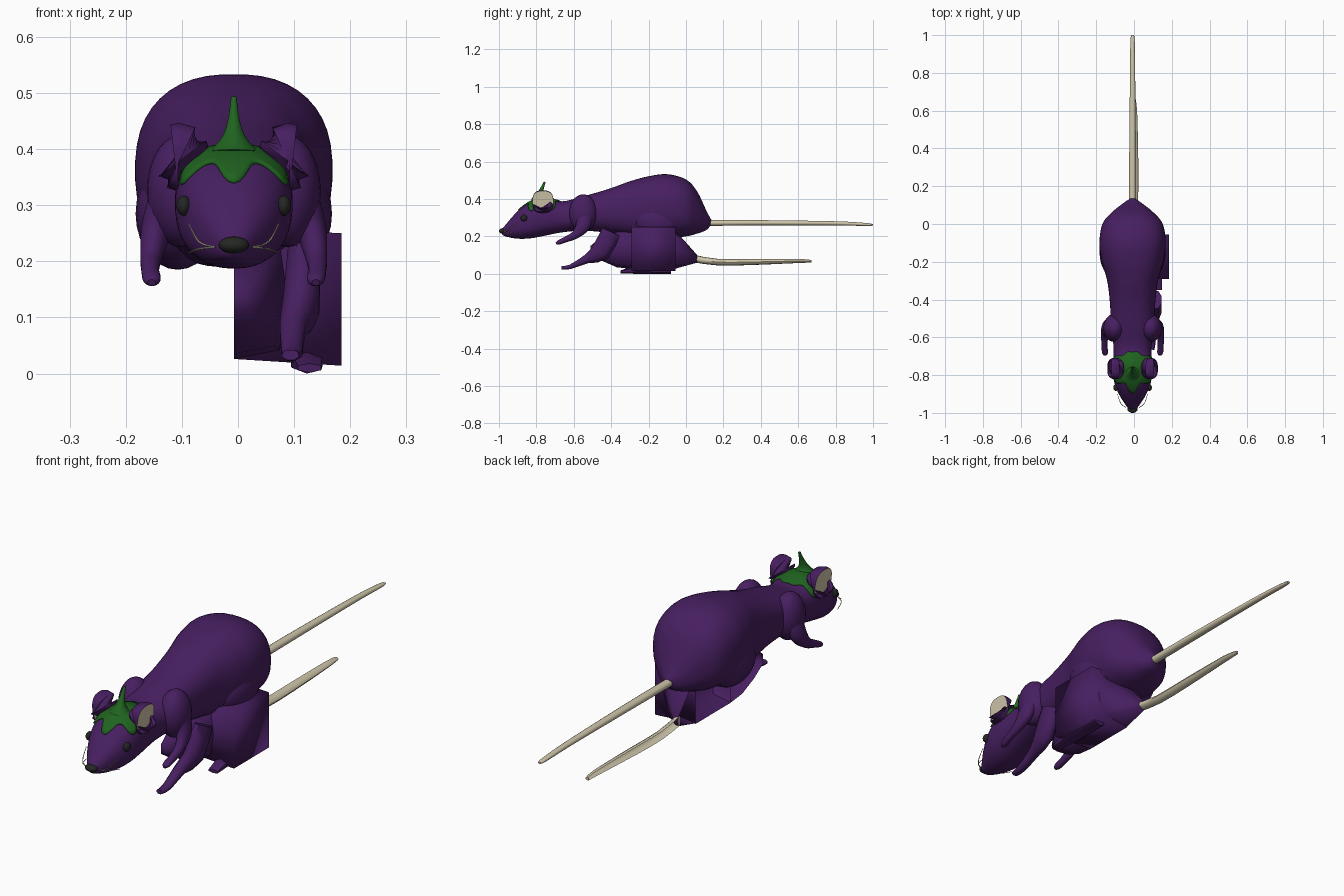
import bpy, bmesh
from math import sin, cos, pi, radians
from mathutils import Vector
from mathutils.bvhtree import BVHTree

cube = bpy.data.objects.get("Cube")
if cube:
    bpy.data.objects.remove(cube)

MIDLINE = -0.0075  # the symmetry plane of the animal


def material(name, color):
    m = bpy.data.materials.new(name)
    m.use_nodes = True
    m.diffuse_color = (*color, 1)
    bsdf = next(n for n in m.node_tree.nodes if n.type == 'BSDF_PRINCIPLED')
    bsdf.inputs["Base Color"].default_value = (*color, 1)
    return m


PURPLE = material("purple fur", (0.063, 0.0135, 0.118))
GREEN = material("leaf green", (0.014, 0.125, 0.014))
CREAM = material("cream skin", (0.62, 0.56, 0.4))
DARK = material("dark nose and eyes", (0.018, 0.02, 0.017))


def finish(name, bm, mats, angle=45):
    bmesh.ops.recalc_face_normals(bm, faces=bm.faces)
    mesh = bpy.data.meshes.new(name)
    bm.to_mesh(mesh)
    bm.free()
    ob = bpy.data.objects.new(name, mesh)
    ob.location.x = MIDLINE
    bpy.context.collection.objects.link(ob)
    for m in mats:
        mesh.materials.append(m)
    bpy.ops.object.select_all(action='DESELECT')
    ob.select_set(True)
    bpy.context.view_layer.objects.active = ob
    bpy.ops.object.shade_smooth_by_angle(angle=radians(angle))
    return ob


def spline(stations, steps):
    """Catmull-Rom interpolation of all values in the stations."""
    out, last = [], len(stations) - 1
    for i in range(last):
        p0, p1 = stations[max(i - 1, 0)], stations[i]
        p2, p3 = stations[i + 1], stations[min(i + 2, last)]
        for s in range(steps):
            t = s / steps
            out.append([b + 0.5 * t * (c - a + t * (2 * a - 5 * b + 4 * c - d + t * (3 * (b - c) + d - a)))
                        for a, b, c, d in zip(p0, p1, p2, p3)])
    return out + [list(stations[-1])]


def tube(name, stations, mat, n=16, steps=5, power=2.0, straight=False, half=False, angle=45):
    """Loft rings (x, y, z, half width, half height) along a path; half keeps the +x side."""
    pts = spline(stations, steps)
    bm, rings = bmesh.new(), []
    for i, (x, y, z, a, b) in enumerate(pts):
        t = Vector(pts[min(i + 1, len(pts) - 1)][:3]) - Vector(pts[max(i - 1, 0)][:3])
        t = Vector((0, 1, 0)) if straight else t.normalized()
        side = Vector((0, 1, 0)) if abs(t.x) > 0.8 else Vector((1, 0, 0))
        side = (side - t * side.dot(t)).normalized()
        up = side.cross(t)
        ring = []
        for k in range(n + 1 if half else n):
            ang = -pi / 2 + pi * k / n if half else 2 * pi * (k + 0.5) / n
            c, s = cos(ang), sin(ang)
            u = abs(c) ** (2 / power) * (1 if c > 0 else -1)
            v = abs(s) ** (2 / power) * (1 if s > 0 else -1)
            ring.append(bm.verts.new(Vector((x, y, z)) + side * a * u + up * b * v))
        rings.append(ring)
    for r, q in zip(rings, rings[1:]):
        m = len(r)
        for k in range(m - 1 if half else m):
            bm.faces.new((r[k], r[(k + 1) % m], q[(k + 1) % m], q[k]))
    bm.faces.new(rings[0])
    bm.faces.new(rings[-1])
    return finish(name, bm, [mat], angle)


def ball(name, center, radii, mat):
    bm = bmesh.new()
    bmesh.ops.create_uvsphere(bm, u_segments=24, v_segments=14, radius=1)
    for v in bm.verts:
        v.co = Vector(c + r * p for c, r, p in zip(center, radii, v.co))
    return finish(name, bm, [mat])


def by_height(rows):
    """Turn (y, top, bottom, half width) into loft stations."""
    return [(0, y, (t + b) / 2, w, (t - b) / 2) for y, t, b, w in rows]


# Head and body in one loft
body = tube("body", by_height([
    (-0.985, 0.236, 0.214, 0.012), (-0.965, 0.262, 0.2, 0.032), (-0.9, 0.335, 0.188, 0.073),
    (-0.83, 0.385, 0.19, 0.099), (-0.75, 0.405, 0.205, 0.105), (-0.66, 0.388, 0.222, 0.1),
    (-0.55, 0.415, 0.23, 0.114), (-0.42, 0.452, 0.22, 0.12), (-0.3, 0.495, 0.2, 0.135),
    (-0.2, 0.522, 0.19, 0.163), (-0.1, 0.533, 0.19, 0.176), (0, 0.505, 0.2, 0.16),
    (0.06, 0.44, 0.215, 0.112), (0.11, 0.335, 0.235, 0.05), (0.135, 0.29, 0.265, 0.012)]),
    PURPLE, n=44, power=2.4, straight=True)

# Tail
tube("tail", [(0, 0.1, 0.272, 0.019, 0.016), (0, 0.4, 0.273, 0.018, 0.014),
              (0, 0.8, 0.27, 0.014, 0.011), (0, 0.96, 0.264, 0.012, 0.008),
              (0, 1.0, 0.262, 0.008, 0.004)], CREAM, n=14)

# Paired parts of the upper animal
for side, s in (("left", 1), ("right", -1)):
    ball(side + "_thigh", (s * 0.1, -0.15, 0.285), (0.075, 0.13, 0.1), PURPLE)
    ball(side + "_shoulder", (s * 0.095, -0.55, 0.325), (0.06, 0.075, 0.1), PURPLE)
    tube(side + "_arm", [
        (s * 0.115, -0.545, 0.32, 0.035, 0.045), (s * 0.137, -0.55, 0.26, 0.028, 0.04),
        (s * 0.147, -0.59, 0.21, 0.02, 0.023), (s * 0.149, -0.64, 0.185, 0.016, 0.016),
        (s * 0.146, -0.68, 0.168, 0.016, 0.012), (s * 0.146, -0.695, 0.162, 0.007, 0.006)],
        PURPLE)
    ear = tube(side + "_ear", [
        (s * 0.076, -0.765, 0.36, 0.03, 0.025), (s * 0.087, -0.765, 0.375, 0.047, 0.045),
        (s * 0.094, -0.765, 0.385, 0.056, 0.06), (s * 0.106, -0.765, 0.385, 0.056, 0.059)],
        PURPLE, n=28, steps=3, power=2.7)
    ear.data.materials.append(CREAM)
    for f in ear.data.polygons:
        f.material_index = int(f.normal.x * s > 0.8 and f.center.x * s > 0.104)
    ball(side + "_eye", (s * 0.089, -0.866, 0.299), (0.013, 0.018, 0.018), DARK)
    for label, z_mid, z_tip in (("upper", 0.235, 0.267), ("lower", 0.222, 0.215)):
        tube(side + "_" + label + "_whisker", [
            (s * 0.034, -0.972, 0.225, 0.0017, 0.0017), (s * 0.062, -0.95, z_mid, 0.0017, 0.0017),
            (s * 0.08, -0.9, z_tip, 0.0012, 0.0012)], CREAM, n=5)

ball("nose", (0, -0.98, 0.229), (0.027, 0.02, 0.015), DARK)

# Pointed leaf cap laid over the head, with a shallow lobe at the neck
probe = bmesh.new()
probe.from_mesh(body.data)
skin = BVHTree.FromBMesh(probe)
probe.free()
cap, rows, core = bmesh.new(), [], Vector((0, -0.775, 0.3))
AROUND, RINGS = 72, 8
for j in range(1, RINGS + 1):
    row = []
    for k in range(AROUND):
        az = 2 * pi * k / AROUND
        point = abs(cos(3 * (az - pi / 2))) ** 2.5 * (1 - max(0, sin(az)) ** 6)
        tilt = radians(46 + 25 * point) * j / RINGS
        d = Vector((sin(tilt) * cos(az), sin(tilt) * sin(az), cos(tilt)))
        row.append(cap.verts.new(skin.ray_cast(core, d)[0] + d * 0.006))
    rows.append(row)
for r, q in zip(rows, rows[1:]):
    for k in range(AROUND):
        cap.faces.new((r[k], r[(k + 1) % AROUND], q[(k + 1) % AROUND], q[k]))
cap.faces.new(rows[0])
leaf = finish("leaf_cap", cap, [GREEN])
leaf.modifiers.new("thickness", 'SOLIDIFY').thickness = 0.008
tube("leaf_stem", [(0, -0.785, 0.395, 0.045, 0.045), (0, -0.782, 0.42, 0.022, 0.022),
                   (0, -0.772, 0.45, 0.011, 0.011), (0, -0.755, 0.492, 0.005, 0.005)], GREEN)

# Lower half body, coarse and open along the midline
tube("lower_half_torso", by_height([
    (-0.51, 0.15, 0.11, 0.03), (-0.45, 0.2, 0.07, 0.065), (-0.37, 0.235, 0.035, 0.085),
    (-0.29, 0.25, 0.026, 0.095), (-0.06, 0.235, 0.027, 0.16), (0.06, 0.1, 0.06, 0.025)]),
    PURPLE, n=4, steps=1, power=4.5, straight=True, half=True, angle=80)
tube("lower_half_tail", by_height([
    (0.05, 0.1, 0.06, 0.028), (0.17, 0.08, 0.045, 0.03), (0.35, 0.08, 0.047, 0.03),
    (0.6, 0.08, 0.058, 0.024), (0.67, 0.074, 0.06, 0.014)]),
    CREAM, n=6, steps=2, straight=True, half=True)

# Boxy hip around the lower half torso, without its midline wall
hip = bmesh.new()
bmesh.ops.create_cube(hip, size=1)
for v in hip.verts:
    outer = v.co.x > 0
    v.co = Vector((0.192 if outer else 0, -0.173 + v.co.y * 0.236,
                   (0.25 if outer else 0.26) if v.co.z > 0 else (0.014 if outer else 0.026)))
inner = [f for f in hip.faces if f.calc_center_median().x < 0.01]
bmesh.ops.delete(hip, geom=inner, context='FACES')
finish("lower_hip", hip, [PURPLE], angle=120)

# Coarse front leg and hind foot
tube("lower_front_leg", [
    (0.125, -0.4, 0.225, 0.03, 0.055), (0.12, -0.455, 0.12, 0.035, 0.058),
    (0.105, -0.53, 0.08, 0.025, 0.026), (0.104, -0.62, 0.037, 0.02, 0.013),
    (0.101, -0.665, 0.033, 0.016, 0.01)], PURPLE, n=8, steps=2, angle=60)
tube("lower_hind_foot", [
    (0.13, -0.08, 0.02, 0.03, 0.02), (0.13, -0.26, 0.024, 0.032, 0.024),
    (0.135, -0.35, 0.01, 0.024, 0.008)], PURPLE, n=6, steps=1, straight=True, angle=60)
